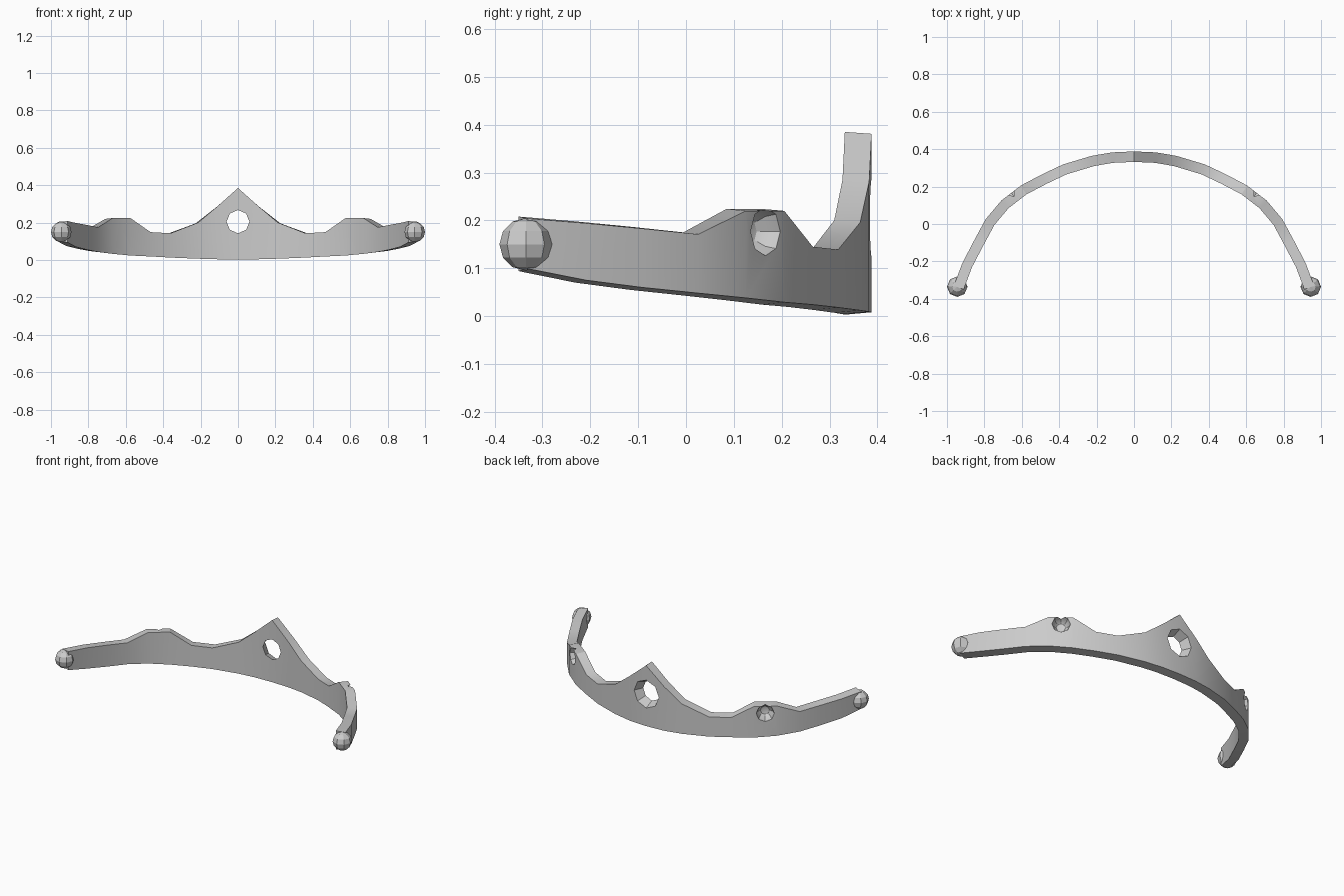
import bpy, bmesh, math
from mathutils import Vector, Matrix

if "Cube" in bpy.data.objects:
    bpy.data.objects.remove(bpy.data.objects["Cube"])

# Half-band stations: x, y of centre line, bottom z, top z
half = [(0, .36, .003, .385), (.115, .355, .004, .285), (.22, .337, .007, .20),
        (.37, .292, .013, .143), (.48, .24, .019, .149), (.59, .182, .024, .224),
        (.69, .105, .033, .224), (.77, .01, .043, .175), (.832, -.105, .055, .187),
        (.892, -.22, .07, .198), (.937, -.34, .094, .208)]
stations = [(-x, y, b, t) for x, y, b, t in reversed(half[1:])] + half
T = .028


def make_object(name, bm):
    bmesh.ops.recalc_face_normals(bm, faces=bm.faces[:])
    mesh = bpy.data.meshes.new(name)
    bm.to_mesh(mesh)
    bm.free()
    ob = bpy.data.objects.new(name, mesh)
    bpy.context.collection.objects.link(ob)
    return ob


def ball(name, loc, r, rings, rot=Matrix()):
    bm = bmesh.new()
    bmesh.ops.create_uvsphere(bm, u_segments=8, v_segments=rings, radius=r,
                              matrix=Matrix.Translation(loc) @ rot)
    return make_object(name, bm)


# Curved band: one rectangular section per station
bm = bmesh.new()
sections = []
for i, (x, y, b, t) in enumerate(stations):
    p, q = stations[max(i - 1, 0)], stations[min(i + 1, len(stations) - 1)]
    d = Vector((q[0] - p[0], q[1] - p[1])).normalized()
    n = Vector((-d.y, d.x)) * T
    sections.append([bm.verts.new(c) for c in (
        (x - n.x, y - n.y, b), (x + n.x, y + n.y, b + .005),
        (x + n.x, y + n.y, t - .004), (x - n.x, y - n.y, t))])
for a, c in zip(sections, sections[1:]):
    for k in range(4):
        j = (k + 1) % 4
        bm.faces.new((a[k], a[j], c[j], c[k]))
bm.faces.new(sections[0])
bm.faces.new(sections[-1])
bmesh.ops.triangulate(bm, faces=bm.faces[:])
band = make_object("tiara_band", bm)

# Tapered eight-sided hole in the centre peak, wider on the outside
bm = bmesh.new()
bmesh.ops.create_cone(bm, cap_ends=True, segments=8, radius1=.053, radius2=.095,
                      depth=.1, matrix=Matrix.Translation((0, .36, .205))
                      @ Matrix.Rotation(-math.pi / 2, 4, 'X'))
cutters = [make_object("hole_cutter", bm)]

# Blind round sockets on the two side peaks
for s in (-1, 1):
    rot = Vector((s * .61, .79, 0)).to_track_quat('Z', 'Y').to_matrix().to_4x4()
    cutters.append(ball("socket_cutter", (s * .657, .167, .177), .051, 6, rot))

for cutter in cutters:
    cutter.hide_render = True
    mod = band.modifiers.new("cut", 'BOOLEAN')
    mod.operation = 'DIFFERENCE'
    mod.solver = 'EXACT'
    mod.object = cutter
bpy.context.view_layer.objects.active = band
for mod in list(band.modifiers):
    bpy.ops.object.modifier_apply(modifier=mod.name)
for cutter in cutters:
    bpy.data.objects.remove(cutter)

# Faceted balls on both ends
for side, s in (("left", -1), ("right", 1)):
    ball(side + "_end_ball", (s * .945, -.335, .15), .055, 6)

# Soft shading on the broad curve, crisp edges elsewhere
bpy.ops.object.select_all(action='DESELECT')
band.select_set(True)
bpy.ops.object.shade_smooth_by_angle(angle=math.radians(30))
